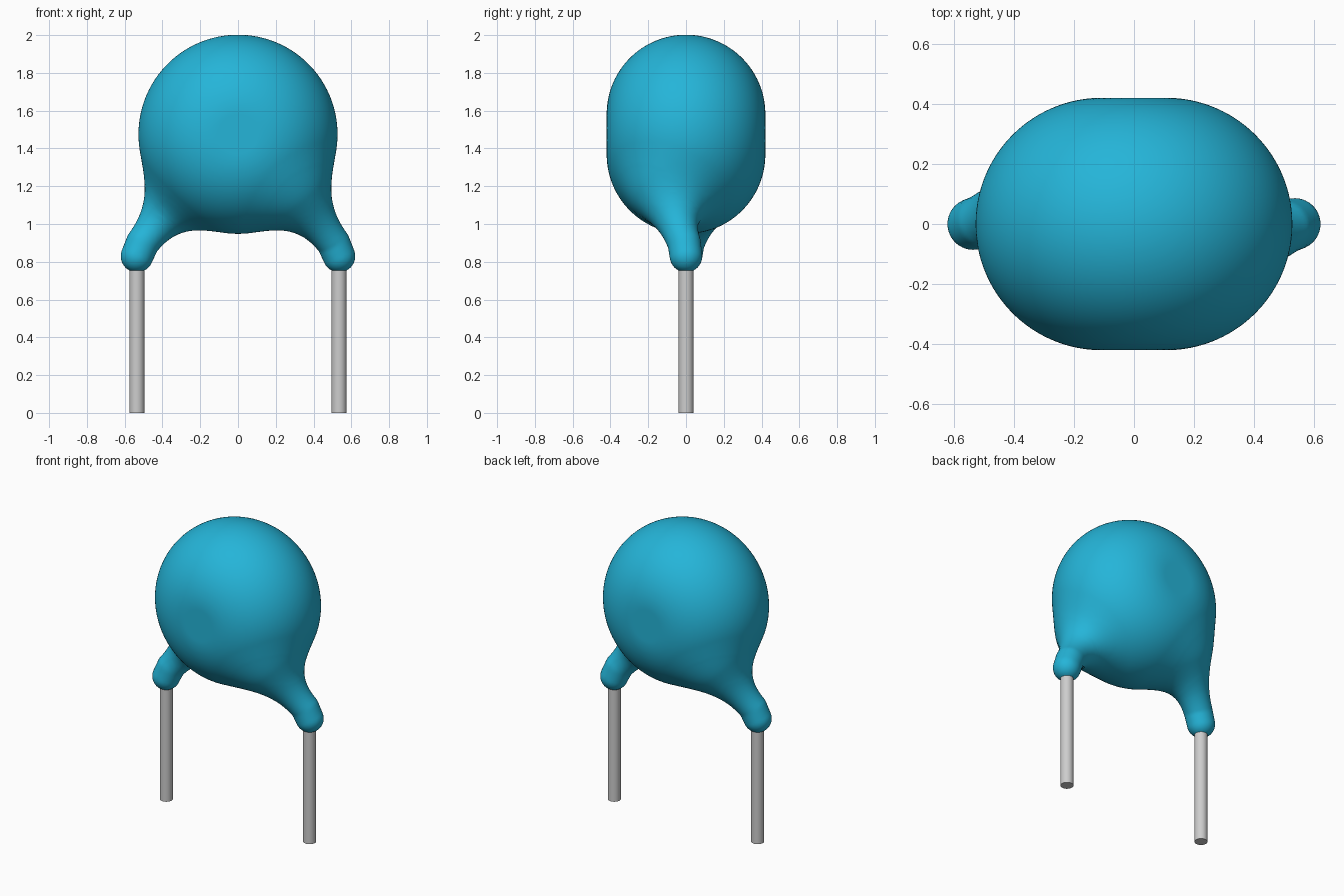
import bpy, bmesh, math
from mathutils import Vector, Matrix

cube = bpy.data.objects.get("Cube")
if cube:
    bpy.data.objects.remove(cube, do_unlink=True)

DISC_Z, DISC_FLAT, RIM = 1.475, 0.107, 0.42     # thick disc with a fully rounded rim
BLEND = 0.24                                    # width of the fillet between disc and legs
# Left coating leg: axis point and radius, from the tip up into the disc
LEG = [(Vector((0.535, 0, 0.83)), 0.086), (Vector((0.505, -0.01, 0.90)), 0.088),
       (Vector((0.435, -0.05, 0.995)), 0.090), (Vector((0.31, -0.12, 1.16)), 0.095)]


def material(name, color):
    m = bpy.data.materials.new(name)
    m.use_nodes = True
    m.diffuse_color = color
    m.node_tree.nodes["Principled BSDF"].inputs["Base Color"].default_value = color
    return m


teal = material("teal coating", (0.018, 0.46, 0.69, 1))
grey = material("grey metal", (0.61, 0.61, 0.61, 1))


def make_object(name, bm, mat):
    me = bpy.data.meshes.new(name)
    bm.to_mesh(me)
    bm.free()
    me.materials.append(mat)
    ob = bpy.data.objects.new(name, me)
    bpy.context.collection.objects.link(ob)
    return ob


def coating_distance(p):
    """Signed distance to the disc blended with its two half-turn symmetric legs."""
    if p.x < 0:
        p = Vector((-p.x, -p.y, p.z))
    q = max(math.hypot(p.x, p.z - DISC_Z) - DISC_FLAT, 0)
    disc = math.hypot(q, p.y) - RIM
    leg = 9.0
    for (a, ra), (b, rb) in zip(LEG, LEG[1:]):
        ab = b - a
        t = min(max((p - a).dot(ab) / ab.length_squared, 0), 1)
        leg = min(leg, (p - a - ab * t).length - ra - (rb - ra) * t)
    h = max(BLEND - abs(disc - leg), 0)
    return min(disc, leg) - h * h / (4 * BLEND)


# Rough coating volume: a squashed ball plus beads along both legs
bm = bmesh.new()
bmesh.ops.create_uvsphere(bm, u_segments=64, v_segments=32, radius=1,
                          matrix=Matrix.Translation((0, 0, DISC_Z))
                          @ Matrix.Diagonal((0.52, 0.41, 0.52, 1)))
for s in (1, -1):
    for (a, ra), (b, rb) in zip(LEG, LEG[1:]):
        for i in range(5):
            c = a.lerp(b, i / 4)
            bmesh.ops.create_uvsphere(bm, u_segments=24, v_segments=16, radius=ra,
                                      matrix=Matrix.Translation((s * c.x, s * c.y, c.z)))
body = make_object("coated_body", bm, teal)

# Fuse it into one even skin
remesh = body.modifiers.new("fuse", "REMESH")
remesh.mode = "VOXEL"
remesh.voxel_size = 0.016
soften = body.modifiers.new("soften", "SMOOTH")
soften.iterations = 8
depsgraph = bpy.context.evaluated_depsgraph_get()
skin = bpy.data.meshes.new_from_object(body.evaluated_get(depsgraph))
body.modifiers.clear()
body.data = skin
skin.materials.clear()
skin.materials.append(teal)

# Settle the skin onto the exact filleted shape
E = 0.002
AXES = [Vector((E, 0, 0)), Vector((0, E, 0)), Vector((0, 0, E))]
for v in skin.vertices:
    p = v.co.copy()
    for step in range(5):
        d = coating_distance(p)
        if abs(d) < 0.0003:
            break
        g = Vector([(coating_distance(p + e) - d) / E for e in AXES])
        p -= g * (d / max(g.length_squared, 0.3))
    v.co = p
skin.shade_smooth()

# Metal leads
for s, name in ((1, "left_lead"), (-1, "right_lead")):
    bm = bmesh.new()
    bmesh.ops.create_cone(bm, cap_ends=True, segments=32, radius1=0.04, radius2=0.04,
                          depth=0.8, matrix=Matrix.Translation((s * 0.535, 0, 0.4)))
    lead = make_object(name, bm, grey)
    bpy.ops.object.select_all(action="DESELECT")
    lead.select_set(True)
    bpy.context.view_layer.objects.active = lead
    bpy.ops.object.shade_smooth_by_angle(angle=math.radians(40))
